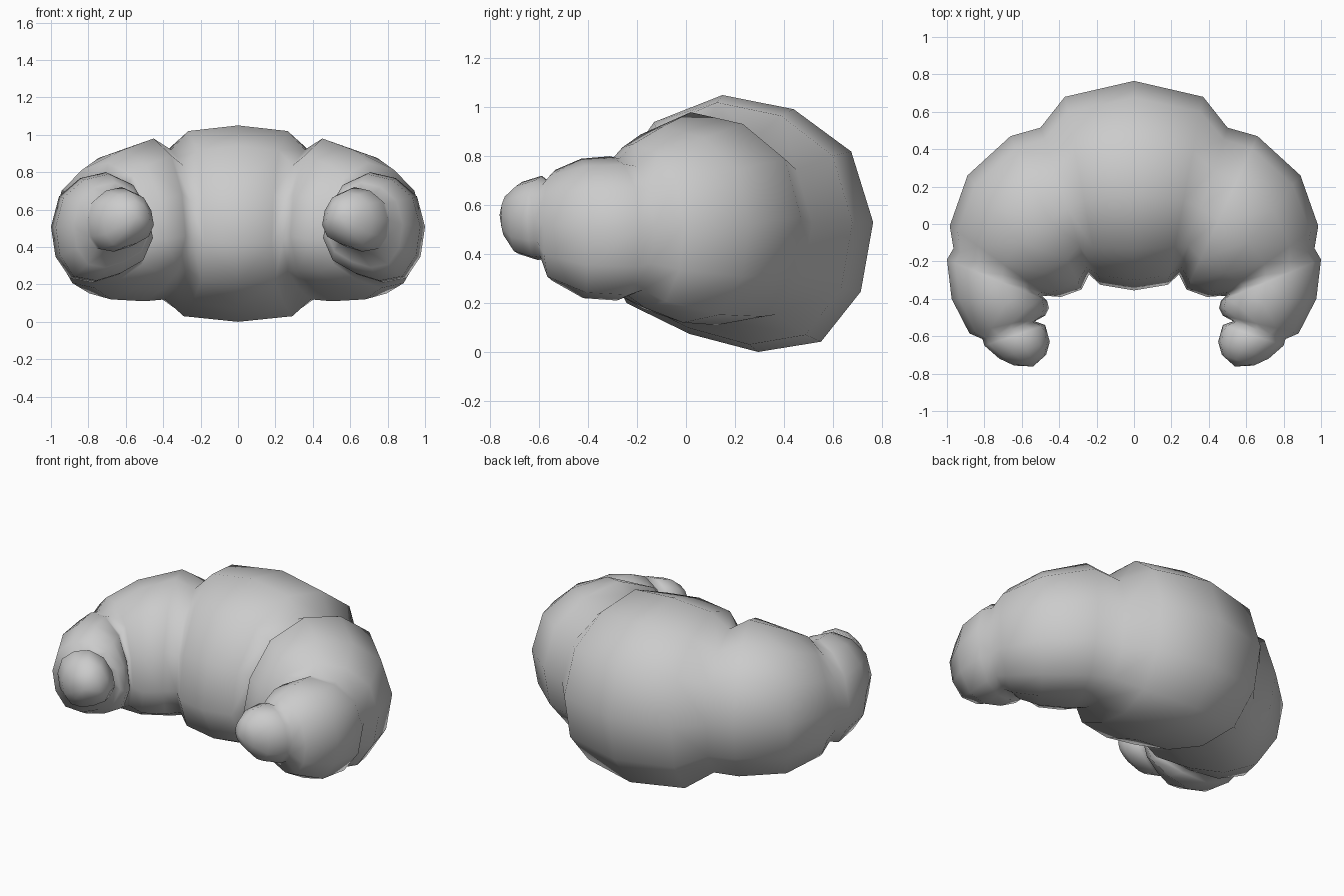
import bpy, bmesh
from mathutils import Vector

if "Cube" in bpy.data.objects:
    bpy.data.objects.remove(bpy.data.objects["Cube"])

# Twelve-sided cross-section: u runs inner to outer, v runs bottom to top
PROFILE = [(.45, 1), (.71, .945), (.92, .78), (1, .505), (.955, .235), (.81, .04),
           (.58, 0), (.33, .07), (.10, .19), (0, .4), (.05, .66), (.2, .895)]

# Rings along one arm: inner x, y, outer x, y, bottom z, top z
RINGS = [
    # thick middle lobe
    (0, -.355, 0, .765, 0, 1.05),
    (.18, -.325, .37, .68, .03, 1.02),
    (.24, -.27, .50, .515, .12, .92),
    # shoulder lobe
    (.28, -.35, .66, .47, .11, .98),
    (.39, -.39, .89, .26, .12, .92),
    (.46, -.385, .985, -.01, .18, .85),
    (.49, -.385, .965, -.13, .23, .79),
    # arm lobe
    (.465, -.41, 1.0, -.19, .21, .80),
    (.455, -.45, .975, -.40, .22, .79),
    (.475, -.49, .88, -.585, .29, .745),
    (.53, -.52, .81, -.615, .38, .70),
    # tip lobe
    (.475, -.54, .80, -.65, .375, .72),
    (.45, -.63, .72, -.72, .40, .695),
    (.47, -.70, .64, -.757, .47, .645),
]

bm = bmesh.new()
loops = []
for ix, iy, ox, oy, lo, hi in RINGS:
    loops.append([bm.verts.new((ix + (ox - ix) * u, iy + (oy - iy) * u, lo + (hi - lo) * v))
                  for u, v in PROFILE])

# Skin between neighbouring rings
n = len(PROFILE)
for a, b in zip(loops, loops[1:]):
    for i in range(n):
        j = (i + 1) % n
        bm.faces.new((a[i], a[j], b[j], b[i]))

# Rounded end of the tip
tip = bm.verts.new(Vector((.54, -.762, .56)))
for i in range(n):
    bm.faces.new((loops[-1][i], loops[-1][(i + 1) % n], tip))

# Second arm mirrored onto the first
geom = bm.verts[:] + bm.edges[:] + bm.faces[:]
bmesh.ops.mirror(bm, geom=geom, axis='X', merge_dist=.0005)
bmesh.ops.remove_doubles(bm, verts=bm.verts[:], dist=.0005)
bmesh.ops.recalc_face_normals(bm, faces=bm.faces[:])
for f in bm.faces:
    f.smooth = True

mesh = bpy.data.meshes.new("croissant")
bm.to_mesh(mesh)
bm.free()
pastry = bpy.data.objects.new("croissant", mesh)
bpy.context.collection.objects.link(pastry)
